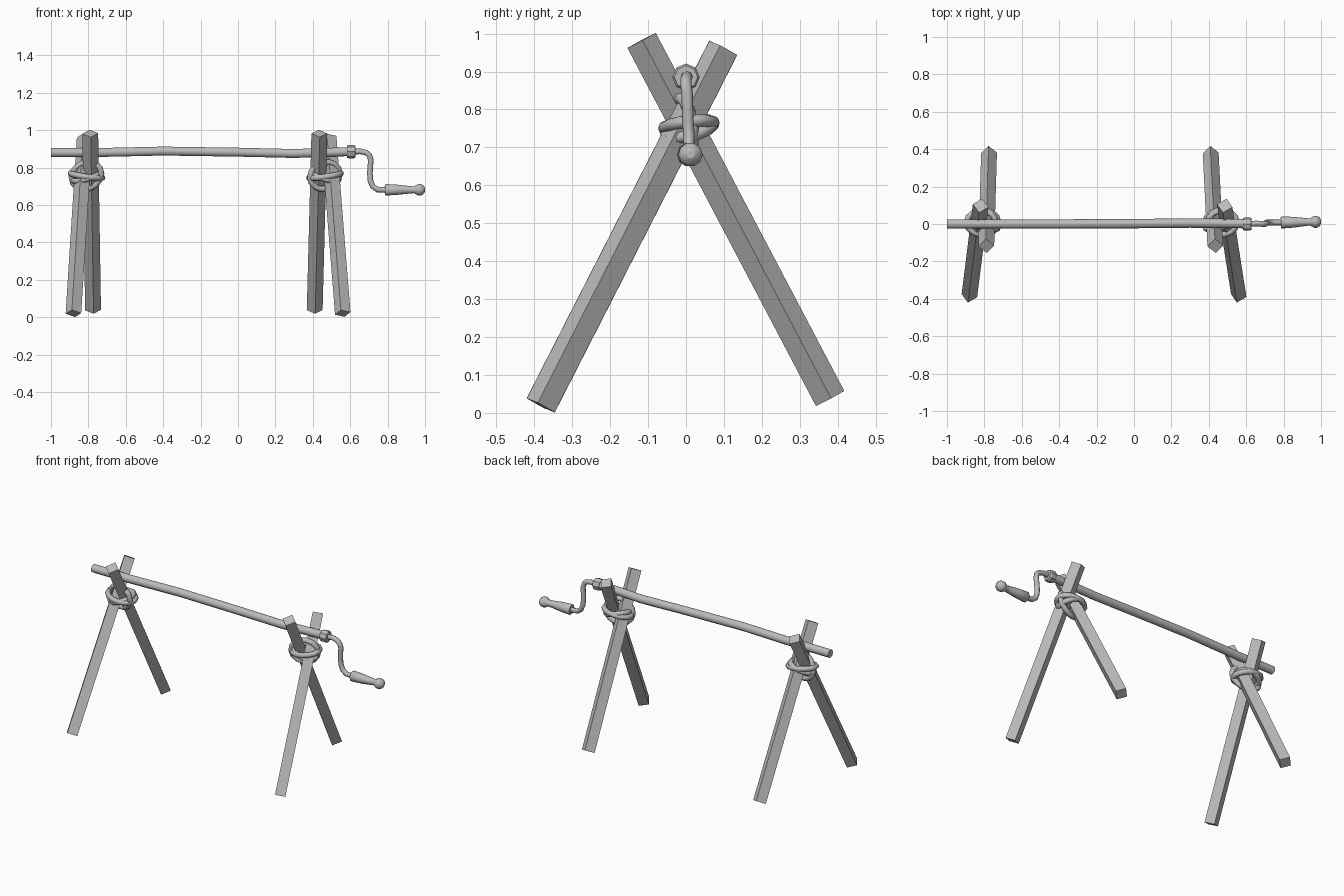
import bpy, math
from mathutils import Vector, Matrix

cube = bpy.data.objects.get("Cube")
if cube:
    bpy.data.objects.remove(cube, do_unlink=True)

grey = bpy.data.materials.new("plain_grey")
grey.use_nodes = True
grey.diffuse_color = (0.5, 0.5, 0.5, 1)
grey.node_tree.nodes["Principled BSDF"].inputs["Base Color"].default_value = (0.5, 0.5, 0.5, 1)


def leg(name, foot, top, roll, side=0.06):
    """Square post between two end centres, turned about its own axis."""
    foot, top = Vector(foot), Vector(top)
    axis = (top - foot).normalized()
    face = Matrix.Rotation(math.radians(roll), 3, 'Z') @ Vector((0, -1, 0))
    v = (face - axis * face.dot(axis)).normalized()
    u = v.cross(axis)
    bpy.ops.mesh.primitive_cube_add(size=1)
    ob = bpy.context.object
    ob.name = name
    ob.data.transform(Matrix.Diagonal((side, side, (top - foot).length, 1)))
    ob.data.transform(Matrix((u, v, axis)).transposed().to_4x4())
    ob.location = (foot + top) / 2
    ob.data.materials.append(grey)


def tube(name, points, radius, cyclic=False, sides=8, angle=50):
    """Round sweep along a path; a fourth value scales the radius."""
    curve = bpy.data.curves.new(name, 'CURVE')
    curve.dimensions = '3D'
    curve.bevel_depth = radius
    curve.bevel_resolution = (sides - 4) // 2
    curve.use_fill_caps = True
    spline = curve.splines.new('POLY')
    spline.points.add(len(points) - 1)
    for p, co in zip(spline.points, points):
        p.co = (*co[:3], 1)
        p.radius = co[3] if len(co) > 3 else 1
    spline.use_cyclic_u = cyclic
    ob = bpy.data.objects.new(name, curve)
    bpy.context.collection.objects.link(ob)
    bpy.ops.object.select_all(action='DESELECT')
    ob.select_set(True)
    bpy.context.view_layer.objects.active = ob
    bpy.ops.object.convert(target='MESH')
    ob = bpy.context.object
    ob.name = name
    ob.data.materials.clear()
    ob.data.materials.append(grey)
    bpy.ops.object.shade_smooth_by_angle(angle=math.radians(angle))


def loop(name, centre, u, v, radius=0.016, n=14):
    """Elliptical rope ring spanned by two half-axis vectors."""
    c, u, v = Vector(centre), Vector(u), Vector(v)
    steps = [2 * math.pi * i / n for i in range(n)]
    tube(name, [c + u * math.cos(a) + v * math.sin(a) for a in steps], radius, True, angle=70)


# Crossed legs: foot x and top x of the front-footed and back-footed posts
stands = {"left": (0.56, 0.485, 0.41, 0.435, 0.465),
          "right": (-0.88, -0.82, -0.775, -0.79, -0.81)}
for side, (fx, ftop, bx, btop, mid) in stands.items():
    s = 1 if side == "left" else -1
    leg(f"{side}_front_leg", (fx, -0.383, 0.02), (ftop, 0.098, 0.962), 30)
    leg(f"{side}_back_leg", (bx, 0.38, 0.038), (btop, -0.117, 0.982), 45)
    # Rope lashing around the crossing
    loop(f"{side}_rope_level", (mid, 0.008, 0.757), (0.085, 0, 0.012 * s), (0, 0.066, 0.007))
    loop(f"{side}_rope_upright", (mid, -0.005, 0.757), (0.08, 0.02 * s, 0.01), (0, -0.012, 0.072))
    loop(f"{side}_rope_slanted", (mid, 0.008, 0.75), (0.07, 0, -0.02 * s), (0, 0.062, 0.012))

# Slightly bent cross bar
tube("cross_bar", [(-1, 0, 0.88), (-0.75, 0, 0.88), (-0.4, 0, 0.888), (0, 0.002, 0.882),
                   (0.3, 0.005, 0.875), (0.6, 0.002, 0.885)], 0.025, sides=10)

# Collar and crank arm
tube("collar", [(0.583, 0, 0.885, 0.9), (0.592, 0, 0.885), (0.62, 0, 0.885), (0.628, 0, 0.885, 0.85)],
     0.036, angle=25)
tube("crank_arm", [(0.61, 0, 0.885), (0.655, 0.003, 0.886), (0.685, 0, 0.88), (0.703, 0, 0.865),
                   (0.71, 0.003, 0.84), (0.705, 0.005, 0.77), (0.708, 0.008, 0.73), (0.72, 0.008, 0.7),
                   (0.745, 0.008, 0.682), (0.8, 0.008, 0.68)], 0.015)

# Grip with a rounded knob
grip = [(0.785, 28), (0.79, 32), (0.85, 29), (0.91, 22), (0.94, 19), (0.95, 24),
        (0.963, 32), (0.978, 32), (0.992, 24), (1.0, 10)]
tube("crank_grip", [(x, 0.008 + (x - 0.785) * 0.02, 0.681, r / 10) for x, r in grip], 0.01, sides=10)
